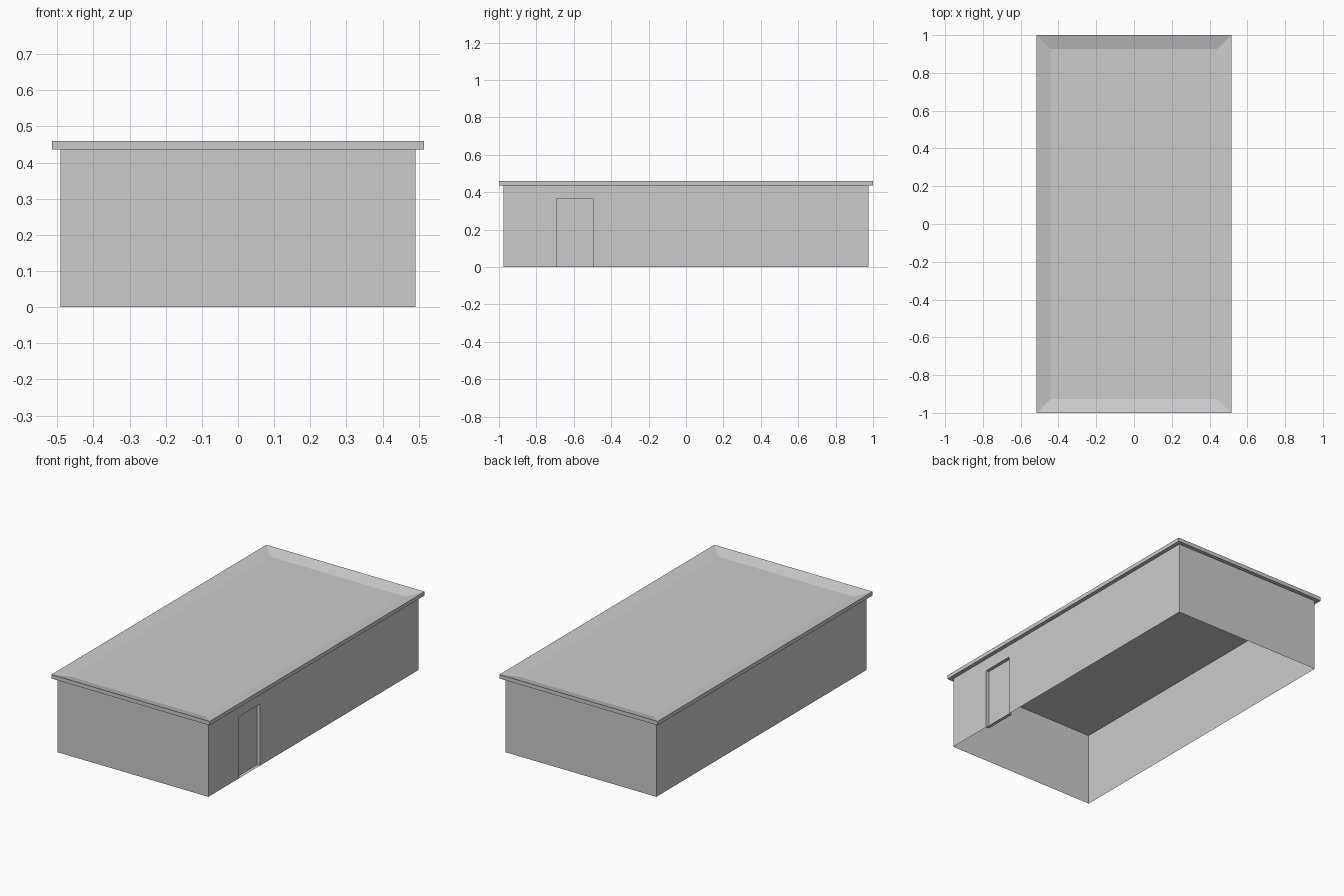
import bpy
import bmesh
from mathutils import Matrix, Vector

cube = bpy.data.objects.get("Cube")
if cube:
    bpy.data.objects.remove(cube, do_unlink=True)

GREY = (0.6, 0.6, 0.6, 1)
grey = bpy.data.materials.new("light_grey")
grey.use_nodes = True
grey.diffuse_color = GREY
grey.node_tree.nodes["Principled BSDF"].inputs["Base Color"].default_value = GREY


def box(half_x, half_y, bottom, top):
    bm = bmesh.new()
    size = Matrix.Diagonal((2 * half_x, 2 * half_y, top - bottom, 1))
    place = Matrix.Translation((0, 0, (top + bottom) / 2))
    bmesh.ops.create_cube(bm, size=1, matrix=place @ size)
    bm.normal_update()
    return bm


def finish(name, bm):
    mesh = bpy.data.meshes.new(name)
    bm.to_mesh(mesh)
    bm.free()
    mesh.materials.append(grey)
    obj = bpy.data.objects.new(name, mesh)
    bpy.context.collection.objects.link(obj)


EAVES = 0.436
ROOF_TOP = 0.459
DOOR_FRONT, DOOR_BACK, DOOR_TOP, DOOR_DEPTH = -0.693, -0.497, 0.363, 0.02

# Walls: open shell with a recessed doorway in the left side
walls = box(0.491, 0.977, 0, EAVES)
caps = [f for f in walls.faces if abs(f.normal.z) > 0.5]
bmesh.ops.delete(walls, geom=caps, context='FACES_ONLY')


def side_faces():
    return [f for f in walls.faces if f.normal.x > 0.5]


def cut(faces, point, normal):
    geom = set(faces)
    for f in faces:
        geom.update(f.edges, f.verts)
    bmesh.ops.bisect_plane(walls, geom=list(geom), plane_co=point, plane_no=normal)
    walls.normal_update()


def door_column():
    return [f for f in side_faces()
            if DOOR_FRONT < f.calc_center_median().y < DOOR_BACK]


for y in (DOOR_FRONT, DOOR_BACK):
    cut(side_faces(), Vector((0, y, 0)), Vector((0, 1, 0)))
cut(door_column(), Vector((0, 0, DOOR_TOP)), Vector((0, 0, 1)))

door = min(door_column(), key=lambda f: f.calc_center_median().z)
pushed = bmesh.ops.extrude_face_region(walls, geom=[door])["geom"]
moved = [v for v in pushed if isinstance(v, bmesh.types.BMVert)]
bmesh.ops.translate(walls, verts=moved, vec=(-DOOR_DEPTH, 0, 0))
if door.is_valid:
    bmesh.ops.delete(walls, geom=[door], context='FACES_ONLY')
finish("walls", walls)

# Roof: overhanging rim around a sunken thin deck
roof = box(0.515, 1, EAVES, ROOF_TOP)
for direction, level in ((1, EAVES + 0.002), (-1, EAVES + 0.001)):
    face = max(roof.faces, key=lambda f: f.normal.z * direction)
    bmesh.ops.inset_region(roof, faces=[face], thickness=0.105)
    for v in face.verts:
        v.co.z = level
    roof.normal_update()
finish("roof", roof)
